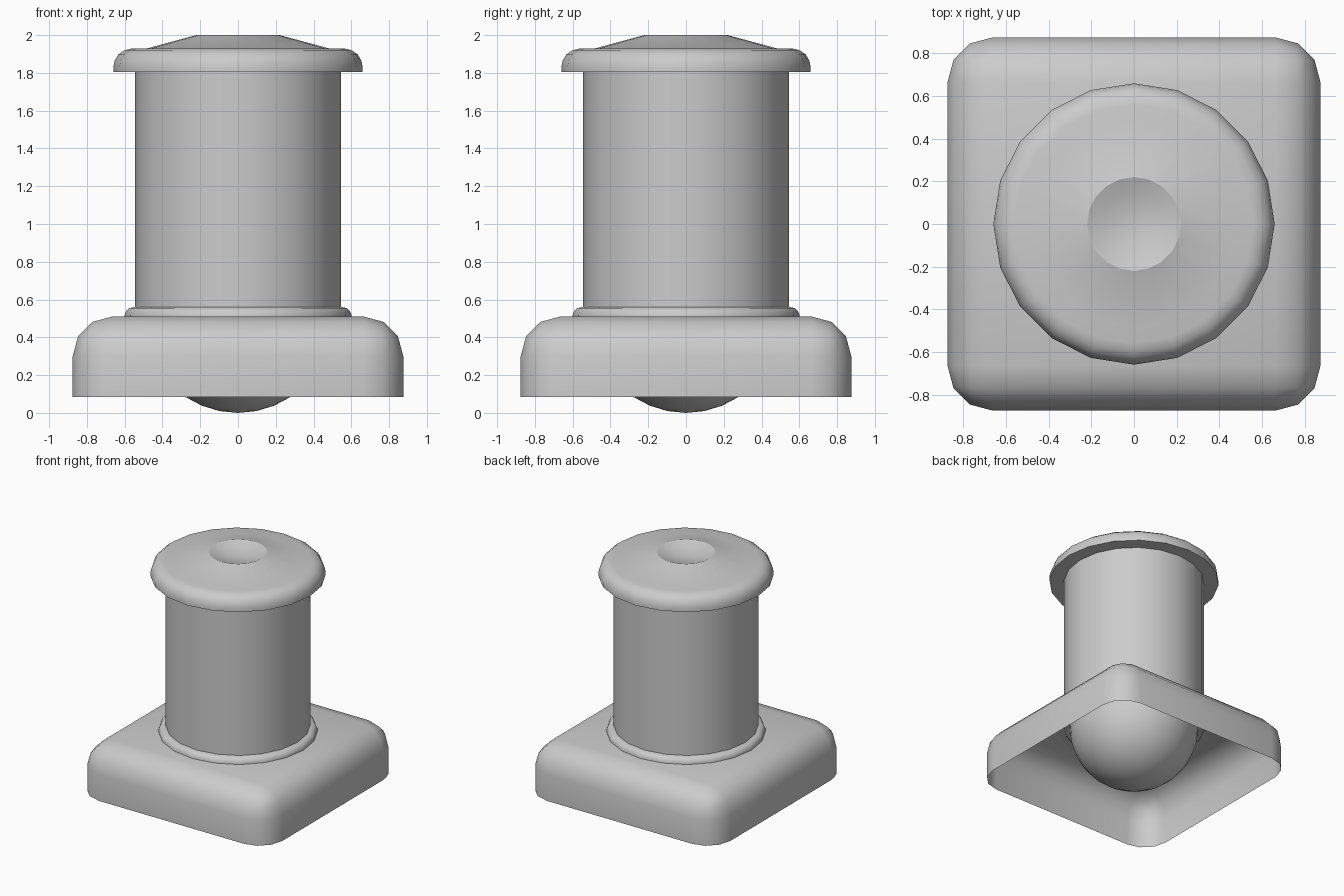
import bpy, bmesh, math
from mathutils import Vector

if "Cube" in bpy.data.objects:
    bpy.data.objects.remove(bpy.data.objects["Cube"])

SIDES = 20


def finish(name, bm, angle=40):
    bmesh.ops.recalc_face_normals(bm, faces=bm.faces)
    me = bpy.data.meshes.new(name)
    bm.to_mesh(me)
    bm.free()
    ob = bpy.data.objects.new(name, me)
    bpy.context.collection.objects.link(ob)
    bpy.ops.object.select_all(action='DESELECT')
    ob.select_set(True)
    bpy.context.view_layer.objects.active = ob
    bpy.ops.object.shade_smooth_by_angle(angle=math.radians(angle))
    return ob


def lathe(name, profile, sides=SIDES, angle=40):
    """Spin an (r, z) profile around the z axis."""
    bm = bmesh.new()
    verts = [bm.verts.new((r, 0, z)) for r, z in profile]
    edges = [bm.edges.new(p) for p in zip(verts, verts[1:])]
    bmesh.ops.spin(bm, geom=verts + edges, cent=(0, 0, 0), axis=(0, 0, 1),
                   angle=math.tau, steps=sides, use_merge=True)
    bmesh.ops.remove_doubles(bm, verts=bm.verts, dist=1e-4)
    return finish(name, bm, angle)


# Square base: bevelled box, cut off and left open underneath
bm = bmesh.new()
bmesh.ops.create_cube(bm, size=1)
bottom, top = -0.6, 0.51
bmesh.ops.scale(bm, vec=(1.75, 1.75, top - bottom), verts=bm.verts)
bmesh.ops.translate(bm, vec=(0, 0, (top + bottom) / 2), verts=bm.verts)
bmesh.ops.bevel(bm, geom=bm.edges[:], offset=0.21, segments=3,
                profile=0.5, affect='EDGES')
bmesh.ops.bisect_plane(bm, geom=bm.verts[:] + bm.edges[:] + bm.faces[:],
                       plane_co=Vector((0, 0, 0.085)), plane_no=Vector((0, 0, 1)),
                       clear_inner=True)
base = finish("base", bm, 35)
# keep outward normals on the open shell
if sum(p.normal.z * p.area for p in base.data.polygons) < 0:
    base.data.flip_normals()

# Collar where the column meets the base
lathe("collar", [(0.53, 0.505), (0.60, 0.505), (0.60, 0.52), (0.592, 0.54),
                 (0.575, 0.555), (0.55, 0.56), (0.53, 0.56)])

# Column
lathe("column", [(0.545, 0.50), (0.545, 1.85)])

# Rounded bulb hanging under the base
bulb = [(0.5 * math.sin(a), 0.5 - 0.5 * math.cos(a))
        for a in (math.pi / 2 * i / 8 for i in range(9))]
lathe("bulb", bulb, 32)

# Cap with rolled rim, sloped crown and shallow dimple
rim = [(0.0, 1.805), (0.66, 1.805), (0.66, 1.83), (0.653, 1.865),
       (0.634, 1.897), (0.602, 1.92), (0.56, 1.93), (0.48, 1.93)]
dimple = [(0.22, 2.0), (0.15, 1.975), (0.075, 1.958), (0.0, 1.952)]
lathe("cap", rim + dimple, angle=24)
